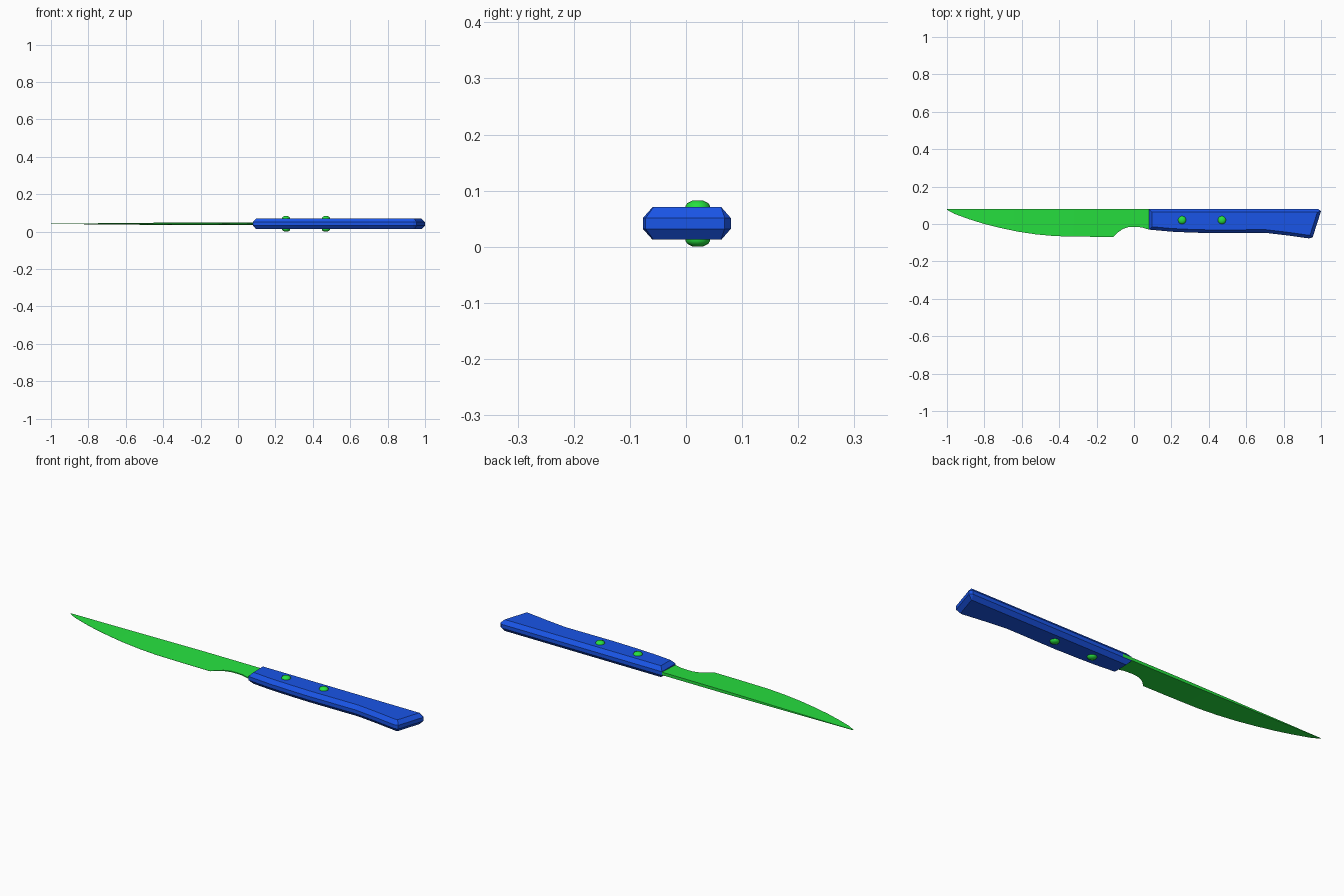
import bpy, bmesh, math

if "Cube" in bpy.data.objects:
    bpy.data.objects.remove(bpy.data.objects["Cube"])

ZC = 0.0415  # mid-plane height of the knife


def material(name, rgb):
    m = bpy.data.materials.new(name)
    m.diffuse_color = (*rgb, 1)
    m.use_nodes = True
    m.node_tree.nodes["Principled BSDF"].inputs["Base Color"].default_value = m.diffuse_color
    return m


GREEN = material("green", (0.02, 0.75, 0.05))
BLUE = material("blue", (0.01, 0.09, 0.80))


def finish(bm, name, mat, smooth=None):
    bmesh.ops.recalc_face_normals(bm, faces=bm.faces[:])
    me = bpy.data.meshes.new(name)
    bm.to_mesh(me)
    bm.free()
    ob = bpy.data.objects.new(name, me)
    bpy.context.collection.objects.link(ob)
    ob.location.z = ZC
    me.materials.append(mat)
    if smooth:
        bpy.ops.object.select_all(action='DESELECT')
        bpy.context.view_layer.objects.active = ob
        ob.select_set(True)
        bpy.ops.object.shade_smooth_by_angle(angle=math.radians(smooth))
    return ob


# Blade: wedge sections from a thick spine to a thin cutting edge
SPINE = 0.08
edge = [(-1.0, 0.076), (-0.96, 0.054), (-0.88, 0.025), (-0.8, 0.0), (-0.71, -0.022),
        (-0.62, -0.041), (-0.52, -0.056), (-0.42, -0.065), (-0.26, -0.068),
        (-0.11, -0.069), (-0.085, -0.044), (-0.06, -0.027), (-0.03, -0.017),
        (0.0, -0.015), (0.04, -0.018), (0.08, -0.03), (0.13, -0.03)]
bm = bmesh.new()
rings = []
for x, y in edge:
    t = 0.0075 * min(1, 0.1 + 0.9 * (x + 1) / 0.75)
    e = 0.0004 if x <= -0.11 else t * (y + 0.075) / (SPINE + 0.075)
    rings.append([bm.verts.new((x, yy, zz)) for yy, zz in
                  [(SPINE, t), (y, e), (y, -e), (SPINE, -t)]])
for a, b in zip(rings, rings[1:]):
    for i in range(4):
        j = (i + 1) % 4
        bm.faces.new((a[i], a[j], b[j], b[i]))
bm.faces.new(rings[0])
bm.faces.new(rings[-1][::-1])
finish(bm, "blade", GREEN, 30)

# Handle: extruded outline with chamfered rims on both sides
outline = [(0.08, 0.08), (0.08, -0.03), (0.2, -0.041), (0.31, -0.046), (0.43, -0.049),
           (0.7, -0.047), (0.82, -0.061), (0.935, -0.077), (0.955, -0.072),
           (1.0, 0.069), (0.985, 0.08)]
bm = bmesh.new()
base = bm.faces.new([bm.verts.new((x, y, -0.0095)) for x, y in outline])
ext = bmesh.ops.extrude_face_region(bm, geom=[base], use_keep_orig=True)
for v in [g for g in ext["geom"] if isinstance(g, bmesh.types.BMVert)]:
    v.co.z = 0.0095
bmesh.ops.recalc_face_normals(bm, faces=bm.faces[:])
bm.normal_update()
caps = [f for f in bm.faces if abs(f.normal.z) > 0.9]
bmesh.ops.inset_region(bm, faces=caps, thickness=0.017, depth=0.0195, use_even_offset=True)
finish(bm, "handle", BLUE)

# Rivets: domed pins passing through the handle
profile = [(0.022, 0.031), (0.0185, 0.0365), (0.009, 0.0412)]
profile = [(r, -z) for r, z in profile[::-1]] + profile
N = 12
for k, cx in enumerate((0.257, 0.47)):
    bm = bmesh.new()
    rings = [[bm.verts.new((cx + r * math.cos(2 * math.pi * i / N),
                            0.021 + r * math.sin(2 * math.pi * i / N), z))
              for i in range(N)] for r, z in profile]
    for a, b in zip(rings, rings[1:]):
        for i in range(N):
            j = (i + 1) % N
            bm.faces.new((a[i], a[j], b[j], b[i]))
    bm.faces.new(rings[0][::-1])
    bm.faces.new(rings[-1])
    finish(bm, f"rivet_{k + 1}", GREEN, 40)
